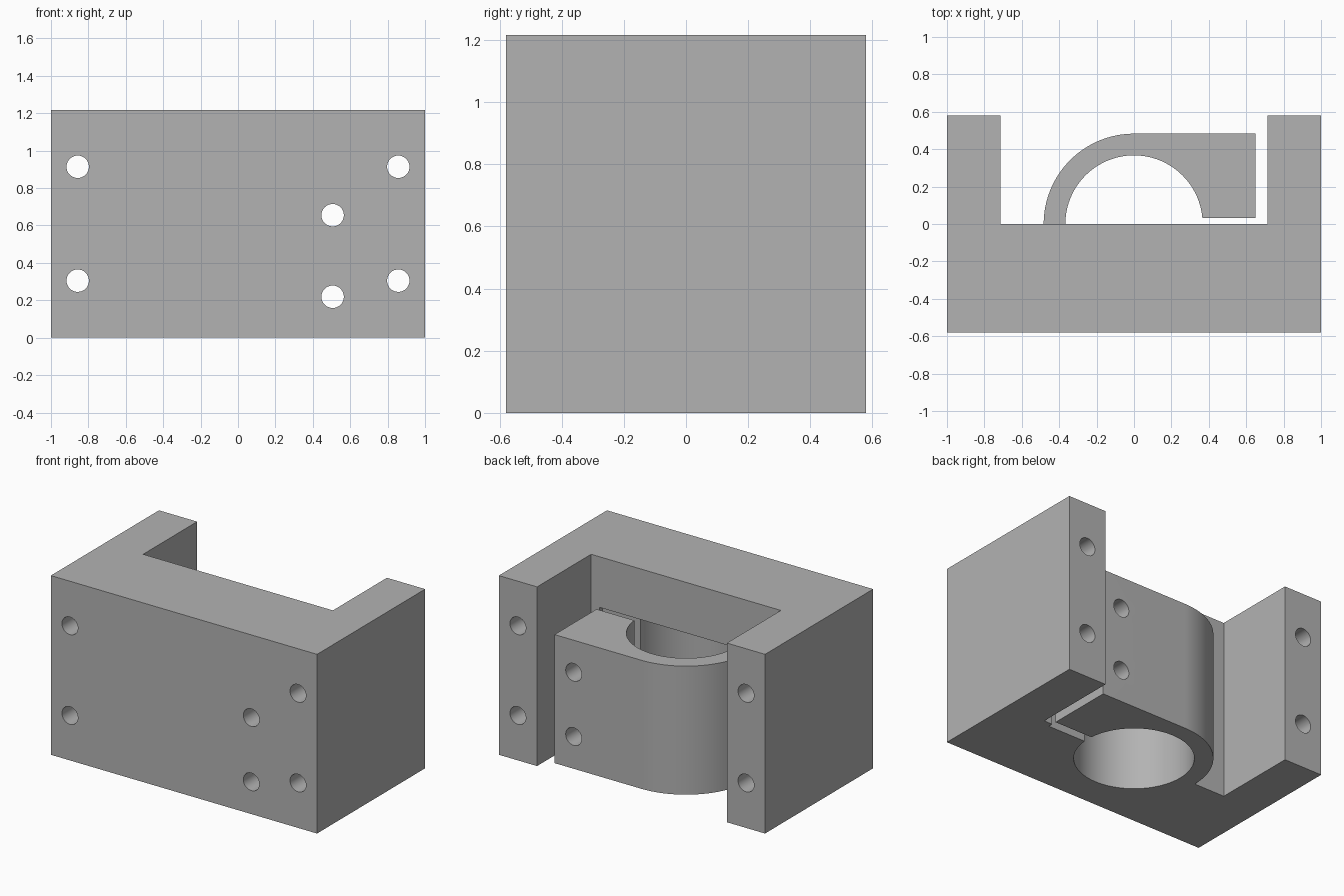
import bpy
import bmesh
from math import sin, cos, pi, radians, asin
from mathutils import Matrix, Vector

cube = bpy.data.objects.get("Cube")
if cube:
    bpy.data.objects.remove(cube, do_unlink=True)

# Main sizes
HEIGHT, CLAMP_TOP = 1.217, 0.873
DEPTH = 0.58
BORE, OUTER, SLOT = 0.367, 0.483, 0.032
ARM_END, HOLE = 0.65, 0.06

grey = bpy.data.materials.new("plain_grey")
grey.use_nodes = True
colour = (0.45, 0.45, 0.45, 1)
grey.diffuse_color = colour
grey.node_tree.nodes["Principled BSDF"].inputs["Base Color"].default_value = colour


def arc(radius, start, end, steps):
    return [(radius * cos(start + (end - start) * i / steps),
             radius * sin(start + (end - start) * i / steps)) for i in range(steps + 1)]


def add_object(name, bm):
    bmesh.ops.recalc_face_normals(bm, faces=bm.faces)
    mesh = bpy.data.meshes.new(name)
    bm.to_mesh(mesh)
    bm.free()
    mesh.materials.append(grey)
    obj = bpy.data.objects.new(name, mesh)
    bpy.context.collection.objects.link(obj)
    return obj


def extrude_profile(name, points, bottom, top):
    bm = bmesh.new()
    face = bm.faces.new([bm.verts.new((x, y, bottom)) for x, y in points])
    out = bmesh.ops.extrude_face_region(bm, geom=[face])
    verts = [g for g in out["geom"] if isinstance(g, bmesh.types.BMVert)]
    bmesh.ops.translate(bm, verts=verts, vec=Vector((0, 0, top - bottom)))
    return add_object(name, bm)


def activate(obj):
    bpy.ops.object.select_all(action="DESELECT")
    obj.select_set(True)
    bpy.context.view_layer.objects.active = obj


def cut(obj, cutter):
    mod = obj.modifiers.new("cut", "BOOLEAN")
    mod.operation = "DIFFERENCE"
    mod.solver = "EXACT"
    mod.object = cutter
    activate(obj)
    bpy.ops.object.modifier_apply(modifier=mod.name)


# U-shaped body
half = [(1, -DEPTH), (1, DEPTH), (0.713, DEPTH), (0.713, 0)]
body = extrude_profile("mounting_block",
                       half + [(-x, y) for x, y in reversed(half)], 0, HEIGHT)

# Split clamp: curved wall running into a thick bolt arm
lip = asin(SLOT / BORE)
clamp = extrude_profile("clamp_arm",
                        arc(BORE, lip, pi, 48) + arc(OUTER, pi, pi / 2, 32)
                        + [(ARM_END, OUTER), (ARM_END, SLOT)], 0, CLAMP_TOP)

# Blind bore and slot
bore_cutter = extrude_profile("bore_cutter",
                              arc(BORE, lip, 2 * pi - lip, 96)
                              + [(ARM_END, -SLOT), (ARM_END, SLOT)], -0.1, CLAMP_TOP)

# Bolt holes running front to back
bm = bmesh.new()
holes = [(x, z) for x in (-0.857, 0.857) for z in (0.305, 0.914)]
holes += [(0.506, 0.219), (0.506, 0.655)]
for x, z in holes:
    bmesh.ops.create_cone(bm, cap_ends=True, segments=32, radius1=HOLE, radius2=HOLE, depth=2,
                          matrix=Matrix.Translation((x, 0, z)) @ Matrix.Rotation(radians(90), 4, "X"))
hole_cutter = add_object("hole_cutter", bm)

cut(body, bore_cutter)
cut(body, hole_cutter)
cut(clamp, hole_cutter)
for cutter in (bore_cutter, hole_cutter):
    bpy.data.objects.remove(cutter, do_unlink=True)

# Smooth the curved walls, keep corners crisp
for obj in (body, clamp):
    activate(obj)
    bpy.ops.object.shade_smooth_by_angle(angle=radians(30))
